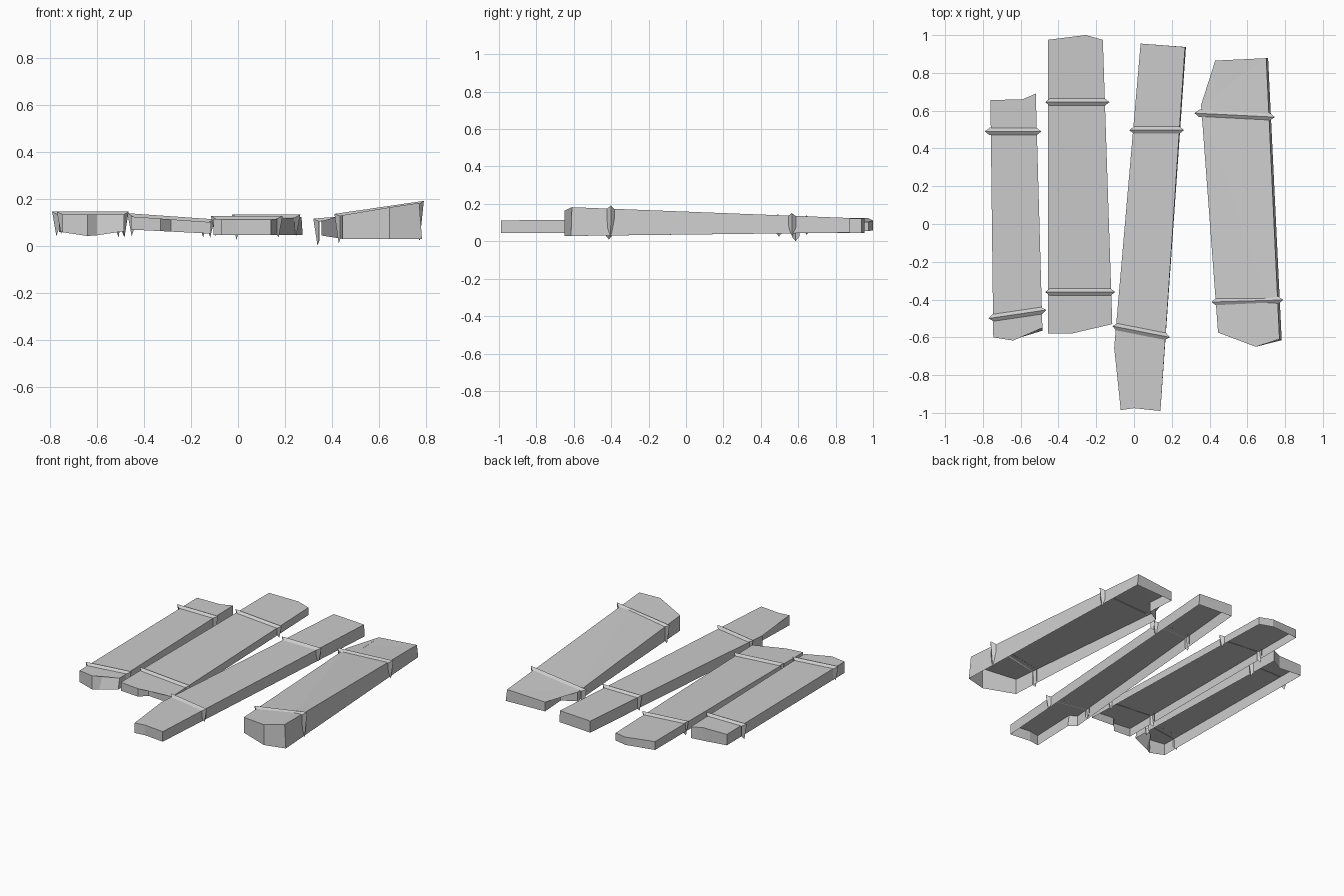
import bpy
import bmesh
from mathutils import Vector

if "Cube" in bpy.data.objects:
    bpy.data.objects.remove(bpy.data.objects["Cube"], do_unlink=True)

grey = bpy.data.materials.new("plain grey")
grey.use_nodes = True
grey.diffuse_color = (0.6, 0.6, 0.6, 1)
grey.node_tree.nodes["Principled BSDF"].inputs["Base Color"].default_value = (0.6, 0.6, 0.6, 1)


def finish(bm, name):
    mesh = bpy.data.meshes.new(name)
    bm.to_mesh(mesh)
    bm.free()
    mesh.materials.append(grey)
    bpy.context.collection.objects.link(bpy.data.objects.new(name, mesh))


def plank(name, outline, top, bottom):
    """Hollow board, open below; a point may carry an offset for its lower edge."""
    bm = bmesh.new()
    upper, lower = [], []
    for x, y, *shift in outline:
        dx, dy = shift or (0, 0)
        upper.append(bm.verts.new((x, y, top(x, y))))
        lower.append(bm.verts.new((x + dx, y + dy, bottom(x, y))))
    cap = bm.faces.new(upper)
    for i in range(len(upper)):
        j = (i + 1) % len(upper)
        bm.faces.new((lower[i], lower[j], upper[j], upper[i]))
    bmesh.ops.triangulate(bm, faces=[cap])
    finish(bm, name)


def strap(name, left, right, top, low_left, low_right):
    """Ridged band across a board, with a pointed leg down each side."""
    bm = bmesh.new()
    a, b = Vector(left), Vector(right)
    along = (b - a).normalized()
    across = Vector((-along.y, along.x)) * 0.02

    def vert(p, z):
        return bm.verts.new((p.x, p.y, z))

    ridge, base = [], []
    for end, inward, low in ((a, along, low_left), (b, -along, low_right)):
        corner = end + inward * 0.026
        tip = end + inward * 0.018
        r = vert(end, top(end.x, end.y) + 0.013)
        t = vert(tip, low)
        ridge.append(r)
        pair = []
        for s in (-1, 1):
            p = corner + across * s
            c = vert(p, top(p.x, p.y) - 0.001)
            f = vert(p, low + 0.025)
            pair.append(c)
            loop = [t, f, c, r]
            flip = (s == 1) != (end is b)
            bm.faces.new(loop[::-1] if flip else loop)
        base.append(pair)
    bm.faces.new((base[0][0], base[1][0], ridge[1], ridge[0]))
    bm.faces.new((ridge[0], ridge[1], base[1][1], base[0][1]))
    finish(bm, name)


# Tops and lower edges of the boards: each leans or twists a little
def top_1(x, y): return 0.132


def low_1(x, y): return 0.04 + 0.15 * abs(x + 0.63)


def top_2(x, y): return 0.112 - 0.07 * (x + 0.28)


def low_2(x, y): return 0.06 - 0.05 * (x + 0.28)


def top_3(x, y): return 0.117 + 0.005 * y


def low_3(x, y): return 0.045


def top_4(x, y): return 0.14 - 0.025 * y + (0.12 - 0.064 * y) * (x - 0.6)


def low_4(x, y): return 0.036 + 0.012 * y


# Boards, outlined counter-clockwise
plank("far_right_plank", [
    (-0.745, -0.60), (-0.64, -0.617), (-0.60, -0.56, 0, -0.04),
    (-0.485, -0.55, 0, -0.015), (-0.52, 0.69), (-0.59, 0.66), (-0.76, 0.656)], top_1, low_1)
plank("inner_right_plank", [
    (-0.455, -0.58), (-0.33, -0.58), (-0.285, -0.53), (-0.115, -0.53),
    (-0.165, 0.975), (-0.255, 1.0), (-0.455, 0.975)], top_2, low_2)
plank("inner_left_plank", [
    (-0.07, -0.985), (0, -0.975), (0.14, -0.99), (0.27, 0.937, 0.005, 0),
    (0.035, 0.955), (-0.105, -0.655), (-0.06, -0.68, 0, -0.012)], top_3, low_3)
plank("far_left_plank", [
    (0.445, -0.575), (0.645, -0.65), (0.77, -0.61, 0.012, -0.005), (0.70, 0.878, 0.01, 0),
    (0.43, 0.865), (0.445, 0.68), (0.355, 0.63)], top_4, low_4)

# Straps, two to a board
strap("far_right_back_strap", (-0.79, 0.49), (-0.49, 0.49), top_1, 0.04, 0.035)
strap("far_right_front_strap", (-0.77, -0.50), (-0.465, -0.455), top_1, 0.05, 0.035)
strap("inner_right_back_strap", (-0.47, 0.645), (-0.13, 0.645), top_2, 0.04, 0.035)
strap("inner_right_front_strap", (-0.47, -0.36), (-0.10, -0.36), top_2, 0.04, 0.035)
strap("inner_left_back_strap", (-0.025, 0.497), (0.265, 0.497), top_3, 0.025, 0.04)
strap("inner_left_front_strap", (-0.115, -0.54), (0.19, -0.60), top_3, 0.04, 0.035)
strap("far_left_back_strap", (0.32, 0.587), (0.745, 0.566), top_4, 0, 0.03)
strap("far_left_front_strap", (0.41, -0.413), (0.79, -0.402), top_4, 0.01, 0.02)
